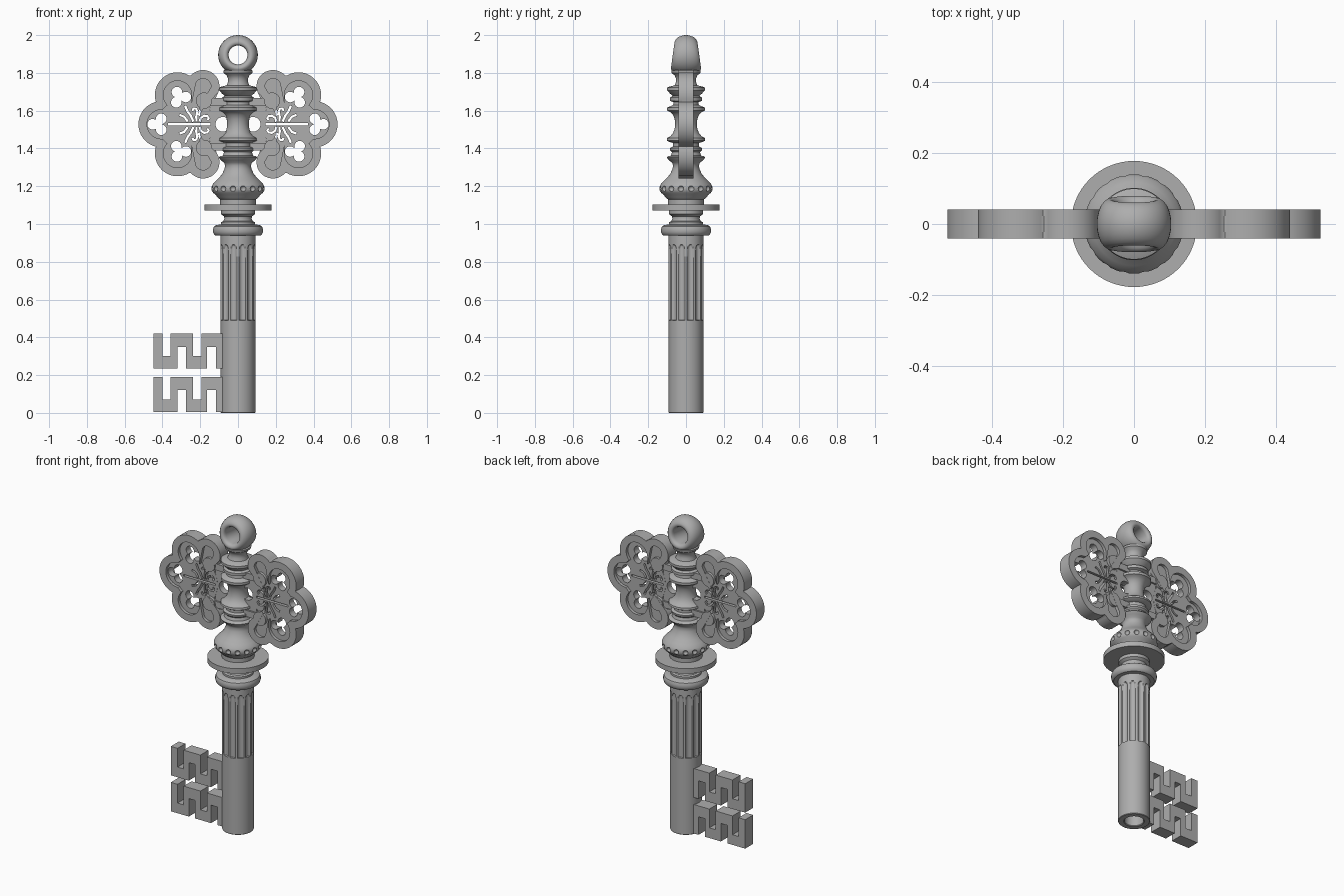
import bpy, bmesh, math
from math import sin, cos, pi, radians
from mathutils import Vector, Matrix

if "Cube" in bpy.data.objects:
    bpy.data.objects.remove(bpy.data.objects["Cube"])

WING_Z = 1.528
metal = bpy.data.materials.new("dark_metal")
metal.diffuse_color = (0.42, 0.42, 0.42, 1)
metal.use_nodes = True
metal.node_tree.nodes["Principled BSDF"].inputs["Base Color"].default_value = metal.diffuse_color


def mesh_object(name, verts, faces):
    me = bpy.data.meshes.new(name)
    me.from_pydata(verts, [], faces)
    bm = bmesh.new()
    bm.from_mesh(me)
    bmesh.ops.remove_doubles(bm, verts=bm.verts, dist=1e-5)
    bmesh.ops.recalc_face_normals(bm, faces=bm.faces)
    bm.to_mesh(me)
    bm.free()
    me.materials.append(metal)
    ob = bpy.data.objects.new(name, me)
    bpy.context.collection.objects.link(ob)
    return ob


def lathe(name, profile, n=64, place=None, closed=False):
    place = place or (lambda r, h, a: (r * cos(a), r * sin(a), h))
    verts = [place(r, h, 2 * pi * j / n) for r, h in profile for j in range(n)]
    m = len(profile)
    faces = [(i * n + j, i * n + (j + 1) % n, (i + 1) % m * n + (j + 1) % n, (i + 1) % m * n + j)
             for i in range(m if closed else m - 1) for j in range(n)]
    return mesh_object(name, verts, faces)


def plate(name, loops, half, sx=1, z0=0.0):
    """Flat plate in the xz plane; first loop is the outline, the others are holes."""
    cu = bpy.data.curves.new(name, 'CURVE')
    cu.dimensions, cu.fill_mode, cu.extrude = '2D', 'BOTH', half
    for loop in loops:
        sp = cu.splines.new('POLY')
        sp.points.add(len(loop) - 1)
        for p, (x, y) in zip(sp.points, loop):
            p.co = (sx * x, y + z0, 0, 1)
        sp.use_cyclic_u = True
    tmp = bpy.data.objects.new(name + "_curve", cu)
    bpy.context.collection.objects.link(tmp)
    dg = bpy.context.evaluated_depsgraph_get()
    me = bpy.data.meshes.new_from_object(tmp.evaluated_get(dg))
    bpy.data.objects.remove(tmp)
    verts = [(v.co.x, -v.co.z, v.co.y) for v in me.vertices]
    return mesh_object(name, verts, [tuple(p.vertices) for p in me.polygons])


def union_outline(circles, c, a0=-pi, a1=pi, n=180, inset=0.0):
    """Outer boundary of overlapping circles, seen from the point c."""
    pts = []
    for k in range(n):
        a = a0 + (a1 - a0) * k / n
        d, best = Vector((cos(a), sin(a))), 0.01
        for x, y, r in circles:
            w = Vector((x - c[0], y - c[1]))
            t = w.dot(d)
            disc = (r - inset) ** 2 - (w.length_squared - t * t)
            if disc >= 0:
                best = max(best, t + math.sqrt(disc))
        pts.append((c[0] + best * d.x, c[1] + best * d.y))
    return pts


def strip(points, w=0.006):
    """Closed loop around a thin path."""
    left, right = [], []
    for i, p in enumerate(points):
        a, b = points[max(i - 1, 0)], points[min(i + 1, len(points) - 1)]
        d = Vector((b[0] - a[0], b[1] - a[1])).normalized() * w
        left.append((p[0] - d.y, p[1] + d.x))
        right.append((p[0] + d.y, p[1] - d.x))
    return left + right[::-1]


def disc(x, y, r, n=32):
    return [(x + r * cos(2 * pi * k / n), y + r * sin(2 * pi * k / n)) for k in range(n)]


def box_loop(x0, x1, y0, y1):
    return [(x0, y0), (x1, y0), (x1, y1), (x0, y1)]


# Hollow shaft with rounded-end flutes
R = 0.092


def shaft_point(r, h, a):
    if r > 0.09 and 0.49 <= h < 0.89:
        u = abs((a * 12 / (2 * pi)) % 1 - 0.5) * 2
        w = 0.65 * math.sqrt(max(0.001, 1 - max(0, (h - 0.865) / 0.025) ** 2))
        if u < w:
            r -= 0.010 * math.sqrt(1 - (u / w) ** 2)
    return (r * cos(a), r * sin(a), h)


lathe("shaft", [(0, 0.45), (0.056, 0.45), (0.056, 0.004), (0.06, 0), (0.0895, 0), (R, 0.003),
                (R, 0.489), (R, 0.491), (R, 0.6), (R, 0.7), (R, 0.8), (R, 0.865), (R, 0.872),
                (R, 0.879), (R, 0.885), (R, 0.889), (R, 0.891), (R, 0.96)], n=192, place=shaft_point)

# Turned collar, flange, bulb and baluster stem
stem = lathe("turned_stem", [
    (0, 0.938), (0.118, 0.938), (0.127, 0.945), (0.132, 0.958), (0.132, 0.975), (0.127, 0.987),
    (0.115, 0.994), (0.09, 0.998), (0.09, 1.01), (0.078, 1.015), (0.072, 1.028), (0.074, 1.04),
    (0.09, 1.052), (0.09, 1.072), (0.178, 1.072), (0.178, 1.104), (0.095, 1.104), (0.095, 1.13),
    (0.11, 1.142), (0.118, 1.155), (0.132, 1.165), (0.14, 1.18), (0.14, 1.197), (0.134, 1.21),
    (0.118, 1.228), (0.098, 1.247), (0.083, 1.266), (0.072, 1.29), (0.068, 1.31), (0.074, 1.325),
    (0.09, 1.337), (0.102, 1.352), (0.094, 1.359), (0.08, 1.362), (0.074, 1.38), (0.084, 1.39),
    (0.086, 1.402), (0.07, 1.41), (0.07, 1.43), (0.088, 1.434), (0.102, 1.442), (0.1, 1.455),
    (0.084, 1.463), (0.068, 1.482), (0.06, 1.505), (0.057, 1.53), (0.06, 1.555), (0.068, 1.577),
    (0.084, 1.593), (0.1, 1.6), (0.1, 1.616), (0.086, 1.622), (0.068, 1.63), (0.066, 1.645),
    (0.084, 1.652), (0.084, 1.67), (0.07, 1.678), (0.084, 1.69), (0.1, 1.707), (0.1, 1.722),
    (0.086, 1.728), (0.06, 1.734), (0.053, 1.752), (0.053, 1.77), (0.06, 1.786), (0.076, 1.8),
    (0.078, 1.812), (0.06, 1.825), (0, 1.828)])

# Dimples drilled round the bulb
bm = bmesh.new()
for k in range(16):
    a = 2 * pi * (k + 0.5) / 16
    bmesh.ops.create_uvsphere(bm, u_segments=14, v_segments=8, radius=0.016,
                              matrix=Matrix.Translation((0.143 * cos(a), 0.143 * sin(a), 1.187)))
me = bpy.data.meshes.new("dimple_cutter")
bm.to_mesh(me)
bm.free()
me.materials.append(metal)
cutter = bpy.data.objects.new("dimple_cutter", me)
bpy.context.collection.objects.link(cutter)
mod = stem.modifiers.new("dimples", 'BOOLEAN')
mod.operation, mod.solver, mod.object = 'DIFFERENCE', 'EXACT', cutter
bpy.context.view_layer.objects.active = stem
bpy.ops.object.modifier_apply(modifier=mod.name)
bpy.data.objects.remove(cutter)


# Top ring, wider in depth at its foot
def ring_point(r, v, a):
    z = r * sin(a)
    return (r * cos(a), v * (0.07 - 0.014 * z / 0.1), 1.895 + z)


half = [(0.105, 0), (0.104, 0.25), (0.1, 0.5), (0.094, 0.72), (0.085, 0.89), (0.076, 0.98), (0.069, 1.0),
        (0.06, 0.97), (0.054, 0.88), (0.05, 0.7), (0.05, 0)]
lathe("top_ring", half + [(r, -v) for r, v in half[-2:0:-1]], n=48, place=ring_point, closed=True)

# Pierced wings
LOBES = [(0.405, 0, 0.122), (0.30, 0, 0.17)]
for s in (1, -1):
    LOBES += [(0.32, 0.155 * s, 0.12), (0.185, 0.2 * s, 0.087), (0.165, 0.135 * s, 0.045)]
C = (0.26, 0)


def trefoil(x, y, ang):
    lobes = [(x + 0.032 * cos(ang + t), y + 0.032 * sin(ang + t), 0.028)
             for t in (0, radians(115), radians(-115))]
    return union_outline(lobes + [(x, y, 0.018)], (x, y), n=60)


holes = [trefoil(0.42, 0, 0), strip([(0.145, 0), (0.37, 0)], 0.0055)]
for s in (1, -1):
    holes.append(trefoil(0.308, 0.142 * s, radians(61) * s))
    for path in ([(0.28, 0.098), (0.268, 0.07), (0.25, 0.045), (0.236, 0.014)],
                 [(0.219, 0.014), (0.221, 0.04), (0.216, 0.066), (0.221, 0.082), (0.236, 0.084), (0.241, 0.071)],
                 [(0.203, 0.014), (0.197, 0.034), (0.18, 0.045), (0.162, 0.044), (0.155, 0.032), (0.163, 0.023)],
                 [(0.206, 0.045), (0.203, 0.065), (0.196, 0.082)],
                 [(0.266, 0.014), (0.285, 0.04), (0.31, 0.05)]):
        holes.append(strip([(x, y * s) for x, y in path]))

A = radians(134)
inner = [(x, y, r) for x, y, r in LOBES if r != 0.045]
rim = union_outline(LOBES, C, -A, A) + union_outline(inner, C, A, -A, inset=0.045)
for sx, side in ((1, "right"), (-1, "left")):
    plate(side + "_wing_panel", [union_outline(LOBES, C)] + holes, 0.022, sx, WING_Z)
    plate(side + "_wing_rim", [rim], 0.041, sx, WING_Z)
    plate(side + "_wing_root", [box_loop(0, 0.145, -0.12, 0.12), disc(0.08, 0, 0.039)], 0.021, sx, WING_Z)
    for s in (1, -1):
        plate(side + "_wing_curl", [disc(0.18, 0.125 * s, 0.043)], 0.04, sx, WING_Z)
        plate(side + "_wing_bar", [box_loop(0, 0.2, 0.12 * s - 0.02, 0.12 * s + 0.02)], 0.032, sx, WING_Z)

# Two serpentine bits
T, B, TS, BS = 0.42, 0.235, 0.30, 0.35
bit = [(-0.07, T), (-0.193, T), (-0.193, TS), (-0.238, TS), (-0.238, T), (-0.357, T), (-0.357, TS),
       (-0.40, TS), (-0.40, T), (-0.447, T), (-0.447, B), (-0.32, B), (-0.32, BS), (-0.275, BS),
       (-0.275, B), (-0.163, B), (-0.163, BS), (-0.117, BS), (-0.117, B), (-0.07, B)]
for name, dz in (("upper_bit", 0), ("lower_bit", -0.23)):
    plate(name, [bit], 0.04, 1, dz)

# Smooth shading with sharp edges kept
bpy.ops.object.select_all(action='SELECT')
bpy.context.view_layer.objects.active = bpy.data.objects["shaft"]
bpy.ops.object.shade_smooth_by_angle(angle=radians(35))
